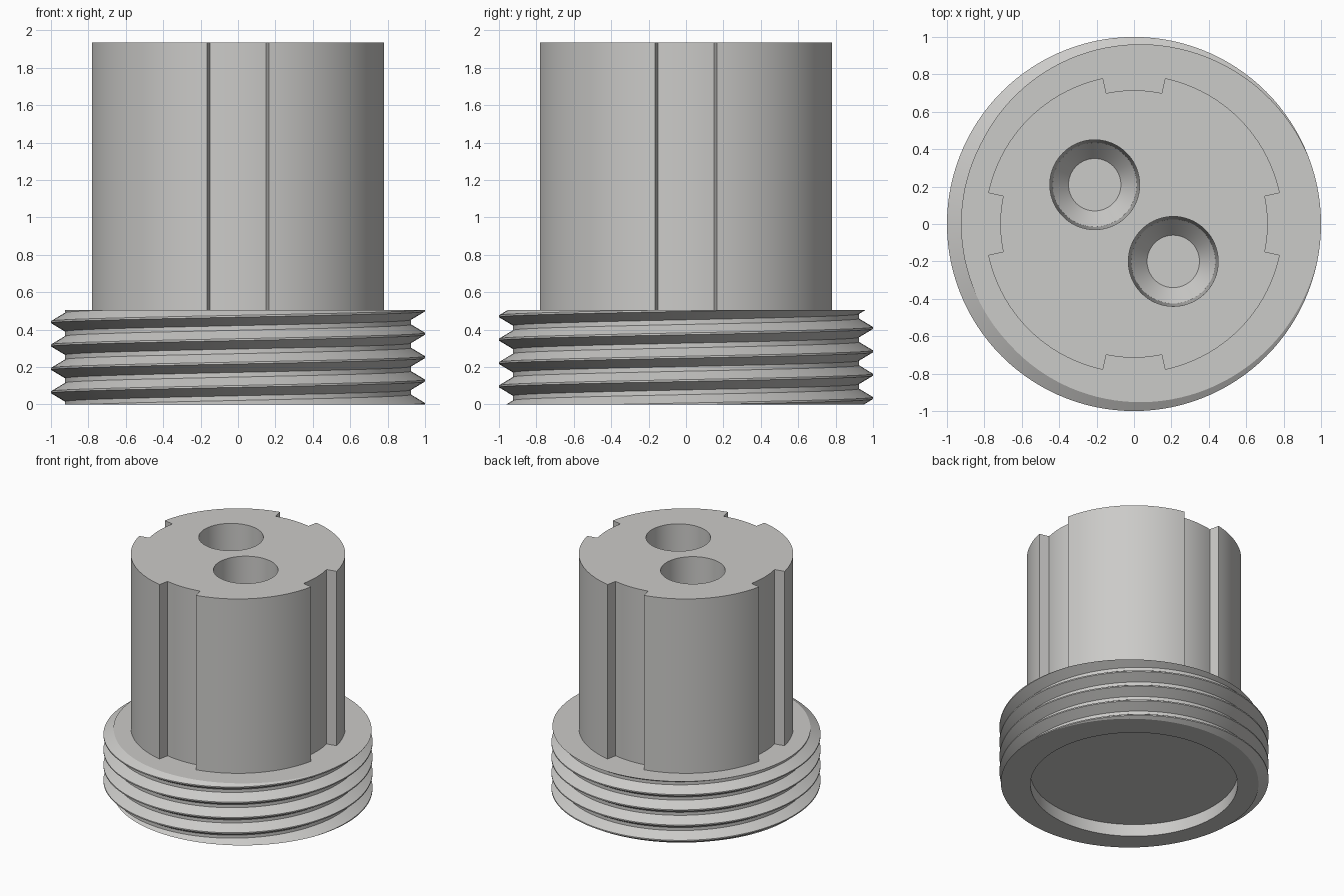
import bpy, bmesh, math

if "Cube" in bpy.data.objects:
    bpy.data.objects.remove(bpy.data.objects["Cube"])

TOP, BASE_H = 1.935, 0.505
PITCH, CREST, ROOT = 0.125, 0.005, 0.05   # thread pitch, crest half width, root start
R_MAJ, R_MIN = 1.0, 0.925
R_POST, R_KEY, KEY_ANG = 0.797, 0.715, 12

grey = bpy.data.materials.new("light grey")
grey.diffuse_color = (0.6, 0.595, 0.58, 1)
grey.use_nodes = True
grey.node_tree.nodes["Principled BSDF"].inputs["Base Color"].default_value = grey.diffuse_color

# Angle samples; keyway edges appear twice so their walls are radial
samples = []
for d in range(0, 361, 3):
    m = (d + 45) % 90 - 45
    if m == -KEY_ANG:
        samples += [(d, R_POST), (d, R_KEY)]
    elif m == KEY_ANG:
        samples += [(d, R_KEY), (d, R_POST)]
    else:
        samples.append((d, R_KEY if abs(m) < KEY_ANG else R_POST))


def point(deg, r, z, c=(0, 0)):
    a = math.radians(deg % 360)
    return (c[0] + r * math.cos(a), c[1] + r * math.sin(a), z)


def circle(r, z, c=(0, 0)):
    return [point(d, r, z, c) for d, _ in samples]


def keyed(z):
    return [point(d, r, z) for d, r in samples]


def crest_z(deg):
    return 0.0025 + PITCH * deg / 360


def thread_radius(deg, z):
    d = abs((z - crest_z(deg) + PITCH / 2) % PITCH - PITCH / 2)
    t = min(max((d - CREST) / (ROOT - CREST), 0), 1)
    return R_MAJ + (R_MIN - R_MAJ) * t


def thread_ring(offset):
    ring = []
    for d, _ in samples:
        z = min(max(crest_z(d) + offset, 0), BASE_H)
        ring.append(point(d, thread_radius(d, z), z))
    return ring


def skin(bm, rings, cap_first=False, cap_last=False):
    rows = [[bm.verts.new(p) for p in ring] for ring in rings]
    for a, b in zip(rows, rows[1:]):
        for i in range(len(a) - 1):
            bm.faces.new((a[i], a[i + 1], b[i + 1], b[i]))
    if cap_first:
        bm.faces.new(rows[0][-2::-1])
    if cap_last:
        bm.faces.new(rows[-1][:-1])


def clean(bm):
    bmesh.ops.remove_doubles(bm, verts=bm.verts, dist=1e-5)
    bmesh.ops.dissolve_degenerate(bm, edges=bm.edges, dist=1e-5)


def finish(bm, name):
    me = bpy.data.meshes.new(name)
    bm.to_mesh(me)
    bm.free()
    me.materials.append(grey)
    ob = bpy.data.objects.new(name, me)
    bpy.context.collection.objects.link(ob)
    bpy.ops.object.select_all(action='DESELECT')
    ob.select_set(True)
    bpy.context.view_layer.objects.active = ob
    bpy.ops.object.shade_smooth_by_angle(angle=math.radians(25))


# Threaded base: underside recess, helical thread, shoulder around the post
bm = bmesh.new()
rings = [circle(0.77, 0.1), circle(0.77, 0)]
for k in range(-2, 6):
    for off in (-CREST, CREST, ROOT, PITCH - ROOT):
        rings.append(thread_ring(k * PITCH + off))
rings.append(keyed(BASE_H))
skin(bm, rings, cap_first=True)
clean(bm)
finish(bm, "threaded_base")

# Post with four keyways and two tapered blind holes
bm = bmesh.new()
skin(bm, [keyed(BASE_H), keyed(TOP)])
for c in ((-0.21, 0.21), (0.21, -0.2)):
    skin(bm, [circle(0.24, TOP, c), circle(0.225, TOP - 1.2, c),
              circle(0.14, TOP - 1.3, c)], cap_last=True)
clean(bm)
rim = [e for e in bm.edges if e.is_boundary and all(v.co.z > TOP - 1e-4 for v in e.verts)]
fill = bmesh.ops.triangle_fill(bm, use_beauty=True, use_dissolve=False, edges=rim)
for f in fill["geom"]:
    if isinstance(f, bmesh.types.BMFace):
        f.normal_update()
        if f.normal.z < 0:
            f.normal_flip()
finish(bm, "keyed_post")
